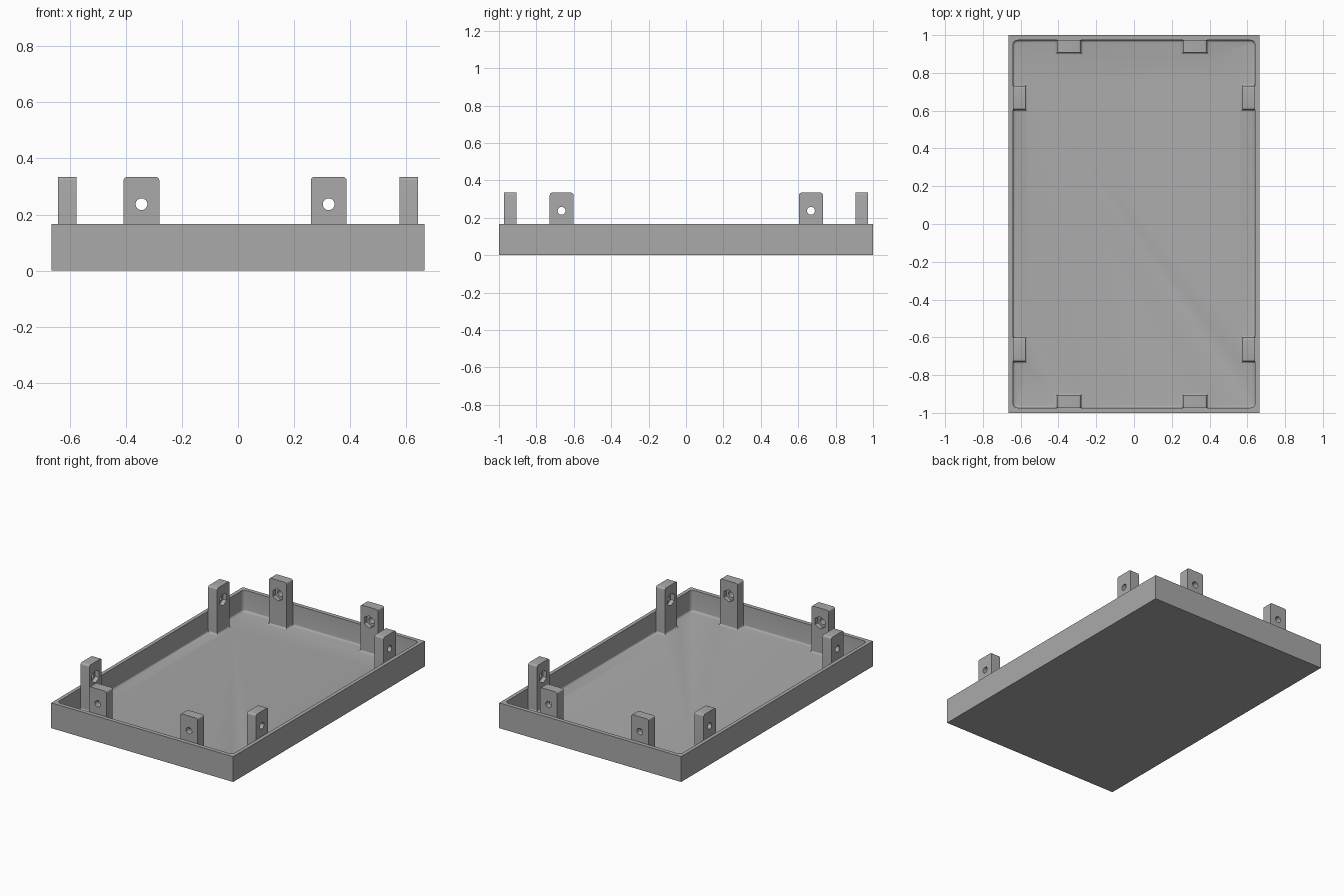
import bpy, bmesh
from math import pi, cos, sin
from mathutils import Matrix, Vector

cube = bpy.data.objects.get("Cube")
if cube:
    bpy.data.objects.remove(cube, do_unlink=True)

HALF_X, HALF_Y, RIM = 0.665, 1.0, 0.167
IN_X, IN_Y, FLOOR = 0.641, 0.973, 0.027
TAB_W, TAB_T, TAB_TOP, HOLE_Z = 0.127, 0.066, 0.334, 0.237

grey = bpy.data.materials.new("grey plastic")
grey.use_nodes = True
colour = (0.4, 0.4, 0.4, 1)
grey.diffuse_color = colour
grey.node_tree.nodes["Principled BSDF"].inputs["Base Color"].default_value = colour


def arc(cx, cy, r, start, steps=5):
    """Quarter circle of points, counter-clockwise from start."""
    return [(cx + r * cos(start + pi / 2 * i / steps),
             cy + r * sin(start + pi / 2 * i / steps)) for i in range(steps + 1)]


def prism(name, points, direction, bevel=0.0):
    """Extrude a closed outline; optionally round the edges of the starting face."""
    bm = bmesh.new()
    base = bm.faces.new([bm.verts.new(p) for p in points])
    top = bmesh.ops.extrude_face_region(bm, geom=[base], use_keep_orig=True)["geom"]
    bmesh.ops.translate(bm, vec=direction,
                        verts=[g for g in top if isinstance(g, bmesh.types.BMVert)])
    bmesh.ops.recalc_face_normals(bm, faces=bm.faces)
    if bevel:
        bmesh.ops.bevel(bm, geom=list(base.edges), offset=bevel, segments=4,
                        profile=0.5, affect='EDGES', clamp_overlap=True)
    mesh = bpy.data.meshes.new(name)
    bm.to_mesh(mesh)
    bm.free()
    mesh.materials.append(grey)
    obj = bpy.data.objects.new(name, mesh)
    bpy.context.collection.objects.link(obj)
    return obj


def select(obj):
    bpy.ops.object.select_all(action='DESELECT')
    obj.select_set(True)
    bpy.context.view_layer.objects.active = obj


def cut(obj, cutter):
    """Subtract the cutter and remove it."""
    mod = obj.modifiers.new("cut", 'BOOLEAN')
    mod.operation, mod.solver, mod.object = 'DIFFERENCE', 'EXACT', cutter
    select(obj)
    bpy.ops.object.modifier_apply(modifier=mod.name)
    bpy.data.objects.remove(cutter, do_unlink=True)


def disc(radius, sides, y):
    """Upright ring of points around the screw axis."""
    return [(radius * sin(2 * pi * i / sides), y,
             HOLE_Z + radius * cos(2 * pi * i / sides)) for i in range(sides)]


# Walls: name, half length, distance from centre, tab centres along the wall
walls = [("front", IN_X, IN_Y, (-0.344, 0.323)),
         ("left", IN_Y, IN_X, (-0.665, 0.668)),
         ("back", IN_X, IN_Y, (-0.323, 0.344)),
         ("right", IN_Y, IN_X, (-0.668, 0.665))]

# Cavity outline, stepping around each tab, with rounded corners
outline = []
w, r = TAB_W / 2 - 0.0005, 0.025
for i, (name, half, dist, centres) in enumerate(walls):
    path = []
    for c in centres:
        path += [(c - w, 0), (c - w, TAB_T - 0.0005), (c + w, TAB_T - 0.0005), (c + w, 0)]
    path += arc(half - r, r, r, -pi / 2)
    turn = Matrix.Rotation(i * pi / 2, 3, 'Z')
    outline += [turn @ Vector((u, v - dist, FLOOR)) for u, v in path]

# Tray with a filleted floor
tray = prism("tray", [(-HALF_X, -HALF_Y, 0), (HALF_X, -HALF_Y, 0),
                      (HALF_X, HALF_Y, 0), (-HALF_X, HALF_Y, 0)], (0, 0, RIM))
cut(tray, prism("cavity_cutter", outline, (0, 0, RIM * 2), bevel=0.013))
select(tray)
bpy.ops.object.shade_smooth_by_angle(angle=0.6)

# Mounting tab: rounded top, screw hole, hexagonal nut pocket on the inner face
w, r = TAB_W / 2, 0.012
profile = [(-w, FLOOR - 0.005), (w, FLOOR - 0.005)]
profile += arc(w - r, TAB_TOP - r, r, 0) + arc(r - w, TAB_TOP - r, r, pi / 2)
tab = prism("tab", [(x, 0, z) for x, z in profile], (0, TAB_T, 0))
cut(tab, prism("hole_cutter", disc(0.021, 24, -0.05), (0, 0.2, 0)))
cut(tab, prism("nut_cutter", disc(0.041, 6, TAB_T - 0.028), (0, 0.1, 0)))
select(tab)
bpy.ops.object.shade_smooth_by_angle(angle=0.6)

# Place two tabs on each wall
for i, (name, half, dist, centres) in enumerate(walls):
    for n, c in enumerate(centres, 1):
        copy = bpy.data.objects.new(f"{name}_tab_{n}", tab.data)
        copy.matrix_world = (Matrix.Rotation(i * pi / 2, 4, 'Z')
                             @ Matrix.Translation((c, -dist, 0)))
        bpy.context.collection.objects.link(copy)
bpy.data.objects.remove(tab, do_unlink=True)
